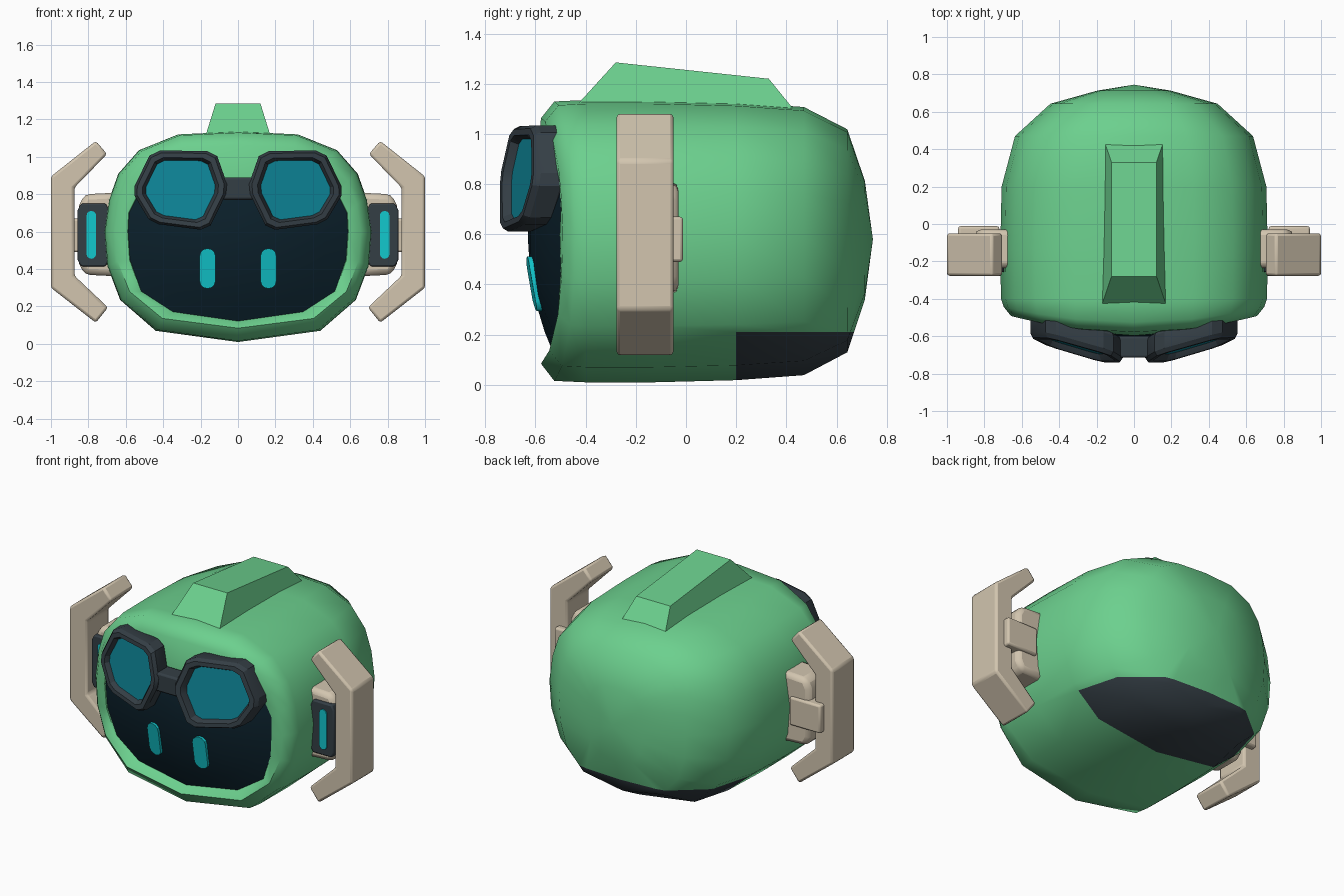
import bpy, bmesh, math

if "Cube" in bpy.data.objects:
    bpy.data.objects.remove(bpy.data.objects["Cube"])


def material(name, hexcode):
    rgb = [int(hexcode[i:i + 2], 16) / 255 for i in (0, 2, 4)]
    lin = [c / 12.92 if c < 0.04045 else ((c + 0.055) / 1.055) ** 2.4 for c in rgb]
    m = bpy.data.materials.new(name)
    m.diffuse_color = (*lin, 1)
    m.use_nodes = True
    m.node_tree.nodes["Principled BSDF"].inputs["Base Color"].default_value = m.diffuse_color
    return m


GREEN = material("shell green", "6CD08E")
CREAM = material("warm cream", "D2C5AF")
FRAME = material("charcoal", "343E45")
VISOR = material("dark navy", "0B202B")
LENS = material("lens teal", "0D8496")
GLOW = material("bright cyan", "12C8CE")


def finish(name, bm, mats, angle=30, bevel=0):
    bmesh.ops.recalc_face_normals(bm, faces=bm.faces)
    me = bpy.data.meshes.new(name)
    bm.to_mesh(me)
    bm.free()
    ob = bpy.data.objects.new(name, me)
    bpy.context.collection.objects.link(ob)
    for m in mats:
        me.materials.append(m)
    bpy.ops.object.select_all(action='DESELECT')
    ob.select_set(True)
    bpy.context.view_layer.objects.active = ob
    if bevel:
        b = ob.modifiers.new("soft_edges", 'BEVEL')
        b.width, b.segments, b.limit_method = bevel, 2, 'ANGLE'
    bpy.ops.object.shade_smooth_by_angle(angle=math.radians(angle))
    return ob


def loft(rings, cap_start=True, cap_end=True):
    """Skin equal-length closed rings; a single-point ring makes a pole."""
    bm = bmesh.new()
    vr = [[bm.verts.new(p) for p in r] for r in rings]
    for a, b in zip(vr, vr[1:]):
        n = max(len(a), len(b))
        for i in range(n):
            j = (i + 1) % n
            if len(b) == 1:
                bm.faces.new((a[i], a[j], b[0]))
            elif len(a) == 1:
                bm.faces.new((a[0], b[j], b[i]))
            else:
                bm.faces.new((a[i], a[j], b[j], b[i]))
    if cap_start and len(vr[0]) > 2:
        bm.faces.new(vr[0])
    if cap_end and len(vr[-1]) > 2:
        bm.faces.new(vr[-1])
    return bm


def prism(name, pts, y0, y1, mat, bevel=0):
    """Extrude an (x, z) outline along y."""
    return finish(name, loft([[(x, y, z) for x, z in pts] for y in (y0, y1)]), [mat], bevel=bevel)


def rect(x0, x1, z0, z1):
    return [(x0, z0), (x1, z0), (x1, z1), (x0, z1)]


def chamfer(pts, t):
    out = []
    for i, (x, z) in enumerate(pts):
        for nx, nz in (pts[i - 1], pts[(i + 1) % len(pts)]):
            out.append((x + (nx - x) * t, z + (nz - z) * t))
    return out


def capsule(cx, cz, r, h, n=6):
    pts = []
    for k in range(2):
        for i in range(n + 1):
            a = math.pi * (k + i / n)
            pts.append((cx + r * math.cos(a), cz + (h - r) * (1 - 2 * k) + r * math.sin(a)))
    return pts


def mirrored(half):
    return half + [(-x, z) for x, z in half[-2:0:-1]]


def visor_y(x, z):
    return -0.63 + 0.386 * x * x + 0.49 * (z - 0.58) ** 2


ZC = 0.58
outline = mirrored([(0, .01), (.44, .07), (.63, .235), (.70, .42), (.715, .6),
                    (.69, .77), (.64, .91), (.53, 1.035), (.32, 1.12), (0, 1.135)])
opening = mirrored([(0, .12), (.35, .17), (.52, .28), (.58, .45), (.59, .6),
                    (.585, .7), (.54, .79), (.42, .85), (.2, .87), (0, .87)])


def scaled(pts, sx, sz):
    return [(x * sx, ZC + (z - ZC) * sz) for x, z in pts]


# Head shell: rear pole, cross sections, rounded front rim, visor opening
rings = [[(0, .745, ZC)]]
for y, sx, sz in ((.713, .275, .42), (.643, .625, .79), (.47, .89, .95),
                  (.2, .99, .985), (-.13, 1, 1), (-.4, .995, 1)):
    rings.append([(x, y, z) for x, z in scaled(outline, sx, sz)])
rings.append([(x, -.525 + .17 * x * x, z) for x, z in scaled(outline, .975, .99)])
rings.append([(x, -.578 + .2 * x * x, z) for x, z in scaled(outline, .92, .87)])
rings.append([(x, visor_y(x, z) - .008, z) for x, z in opening])
rings.append([(x, visor_y(x, z) + .02, z) for x, z in scaled(opening, .985, .985)])
head = loft(rings, cap_end=False)

# Dark patch at the lower rear, cut at a level line
rear = [f for f in head.faces if f.calc_center_median().y > .2]
geom = rear + list({e for f in rear for e in f.edges}) + list({v for f in rear for v in f.verts})
bmesh.ops.bisect_plane(head, geom=geom, plane_co=(0, 0, .21), plane_no=(0, 0, 1))
for f in head.faces:
    c = f.calc_center_median()
    f.material_index = int(c.y > .2 and c.z < .21)
finish("head_shell", head, [GREEN, FRAME], angle=50)

# Domed face visor
rings = [[(x, visor_y(x, z), z) for x, z in scaled(opening, s, s)] for s in (1, .8, .55, .28)]
rings.append([(0, visor_y(0, ZC), ZC)])
finish("face_visor", loft(rings, cap_start=False), [VISOR], angle=60)

# Top crest
crest = [[(-w, y, z), (w, y, z), (w2, y2, 1.06), (-w2, y2, 1.06)]
         for w, y, z, w2, y2 in ((.12, -.28, 1.285, .19, -.485), (.12, .33, 1.22, .165, .46))]
finish("top_crest", loft(crest), [GREEN], angle=10)

# Goggles
HEX = [(.05, .83), (.12, 1.03), (.46, 1.035), (.567, .815), (.465, .645), (.16, .605)]
GX, GZ = .31, .825


def goggle_y(x, z):
    return -.735 + .28 * (x - .15) + .13 * (z - .7)


def goggle_ring(side, s, dy):
    pts = [(GX + (x - GX) * s, GZ + (z - GZ) * s) for x, z in chamfer(HEX, .13)]
    return [(side * x, goggle_y(x, z) + dy, z) for x, z in pts]


for side, tag in ((1, "right"), (-1, "left")):
    frame = loft([goggle_ring(side, s, dy) for s, dy in
                  ((.97, .125), (1, .11), (1, .025), (.94, 0), (.82, 0), (.75, .03), (.74, .045))])
    finish("goggle_frame_" + tag, frame, [FRAME], angle=25)
    finish("goggle_lens_" + tag,
           loft([goggle_ring(side, .755, .04), goggle_ring(side, .755, .032)]), [LENS])
prism("goggle_bridge", chamfer(rect(-.1, .1, .77, .89), .1), -.715, -.6, FRAME, bevel=.012)

# Glowing eyes following the visor curve
for side, tag in ((1, "right"), (-1, "left")):
    pts = capsule(side * .163, .403, .043, .108)
    finish("eye_" + tag, loft([[(x, visor_y(x, z) + d, z) for x, z in pts]
                               for d in (.01, -.016)]), [GLOW])

# Ear units: cup, connector, light panel and bracket handle
HANDLE = [(.70, 1.015), (.76, 1.085), (1, .895), (1, .3), (.76, .113), (.695, .195),
          (.875, .365), (.875, .835)]
for side, tag in ((1, "right"), (-1, "left")):
    def flip(pts):
        return [(side * x, z) for x, z in pts]
    prism("ear_handle_" + tag, flip(HANDLE), -.277, -.05, CREAM, bevel=.014)
    cup = [(.62, .36), (.82, .37), (.85, .43), (.85, .74), (.82, .80), (.62, .81)]
    prism("ear_cup_" + tag, flip(cup), -.235, -.03, CREAM, bevel=.03)
    prism("ear_connector_" + tag, flip(rect(.72, .94, .49, .67)), -.2, -.012, CREAM, bevel=.012)
    panel = chamfer(rect(.69, .857, .415, .75), .1)
    prism("ear_panel_" + tag, flip(panel), -.257, -.1, FRAME, bevel=.008)
    prism("ear_light_" + tag, capsule(side * .784, .583, .026, .128), -.264, -.25, GLOW)
